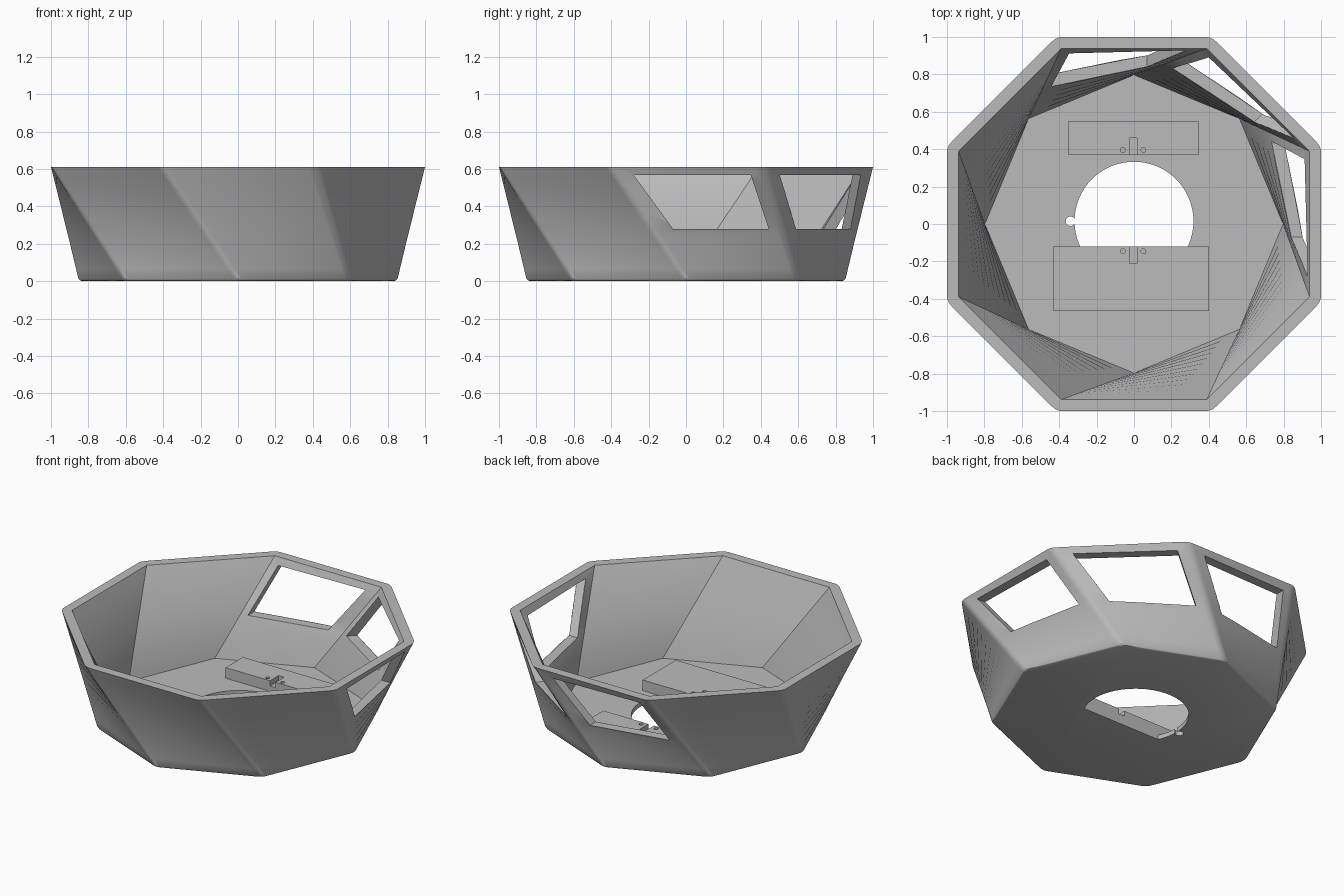
import bpy, bmesh
from math import pi, cos, sin, tan, radians
from mathutils import Vector, Matrix

cube = bpy.data.objects.get("Cube")
if cube:
    bpy.data.objects.remove(cube, do_unlink=True)

HEIGHT, FLOOR, BLOCK_TOP = 0.61, 0.03, 0.10
R_LOW, R_HIGH = 0.857, 1 / cos(pi / 8)
SIDE = pi / 4

grey = bpy.data.materials.new("plain_grey")
grey.use_nodes = True
grey.diffuse_color = (0.5, 0.5, 0.5, 1)
grey.node_tree.nodes["Principled BSDF"].inputs["Base Color"].default_value = (0.5, 0.5, 0.5, 1)


def make_object(name, bm):
    bmesh.ops.recalc_face_normals(bm, faces=bm.faces)
    mesh = bpy.data.meshes.new(name)
    bm.to_mesh(mesh)
    bm.free()
    mesh.materials.append(grey)
    obj = bpy.data.objects.new(name, mesh)
    bpy.context.collection.objects.link(obj)
    return obj


def loft(name, rings):
    """Solid through a stack of equal-length closed rings."""
    bm = bmesh.new()
    loops = [[bm.verts.new(p) for p in ring] for ring in rings]
    n = len(loops[0])
    for low, high in zip(loops, loops[1:]):
        for i in range(n):
            j = (i + 1) % n
            bm.faces.new((low[i], low[j], high[j], high[i]))
    bm.faces.new(loops[0][::-1])
    bm.faces.new(loops[-1])
    return make_object(name, bm)


def box(name, x0, x1, y0, y1, z0, z1):
    return loft(name, [[(x0, y0, z), (x1, y0, z), (x1, y1, z), (x0, y1, z)] for z in (z0, z1)])


def cylinder(name, x, y, r, z0, z1, n):
    return loft(name, [[(x + r * cos(2 * pi * i / n), y + r * sin(2 * pi * i / n), z)
                        for i in range(n)] for z in (z0, z1)])


def boolean(obj, cutter, operation="DIFFERENCE"):
    mod = obj.modifiers.new("cut", "BOOLEAN")
    mod.operation, mod.solver, mod.object = operation, "EXACT", cutter
    bpy.context.view_layer.objects.active = obj
    bpy.ops.object.modifier_apply(modifier=mod.name)
    bpy.data.objects.remove(cutter, do_unlink=True)


def corner(k, t, r_low=R_LOW, r_high=R_HIGH):
    """Corner k of the octagon at t, sliding along a straight slanted edge."""
    a, b = k * SIDE, k * SIDE - SIDE / 2
    low = Vector((r_low * cos(a), r_low * sin(a)))
    return low.lerp(Vector((r_high * cos(b), r_high * sin(b))), t)


def rounded_ring(z, inset=0.0, fillet=0.08, steps=5):
    ring = []
    for k in range(8):
        p = corner(k, z / HEIGHT)
        out = p.normalized()
        p = p - out * inset
        centre = p - out * fillet / cos(pi / 8)
        for s in range(steps + 1):
            turn = Matrix.Rotation(SIDE * (s / steps - 0.5), 2)
            ring.append((*(centre + turn @ out * fillet), z))
    return ring


# Twisted octagonal bowl with rounded outer corners and a softened foot
rings = [rounded_ring(0, 0.016), rounded_ring(0.004, 0.006), rounded_ring(0.014)]
rings += [rounded_ring(0.014 + (HEIGHT - 0.014) * i / 12) for i in range(1, 13)]
bowl = loft("bowl", rings)

# Hollow inside with sharp corners
levels = [i / 12 for i in range(13)] + [1.05]
cavity = loft("cavity", [[(*corner(k, t, 0.797, 1.016), FLOOR + (HEIGHT - FLOOR) * t)
                          for k in range(8)] for t in levels])
boolean(bowl, cavity)

# Round floor opening with a straight front edge and a small side notch
opening = cylinder("opening", 0, 0.015, 0.318, -0.1, 0.1, 64)
boolean(opening, box("opening_front", -1, 1, -1, -0.12, -0.2, 0.2))
boolean(bowl, opening)
boolean(bowl, cylinder("notch", -0.34, 0.015, 0.025, -0.1, 0.09, 24))


# Three windows cut straight through neighbouring walls
def wall_point(u, z):
    t = z / HEIGHT
    return corner(0, t).lerp(corner(1, t), u)


frame = [(0.17, 0.28), (0.893, 0.28), (0.9, 0.567), (0.13, 0.567)]
for k in range(3):
    spin = Matrix.Rotation(k * SIDE, 3, "Z")
    rings = []
    for x in (0.6, 1.2):
        rings.append([spin @ Vector((x, wall_point(u, z).y, z)) for u, z in frame])
    boolean(bowl, loft("window", rings))


# Mounting blocks on the floor, each with a slot and two screw holes
def mount(name, x0, x1, y0, y1, edge, way):
    block = box(name, x0, x1, y0, y1, FLOOR - 0.01, BLOCK_TOP)
    ends = sorted((edge - way * 0.02, edge + way * 0.09))
    boolean(block, box("slot", -0.025, 0.015, *ends, 0.065, 0.2))
    for x in (-0.06, 0.05):
        boolean(block, cylinder("screw_hole", x, edge + way * 0.026, 0.013, 0.05, 0.2, 20))
    return block


blocks = [mount("front_mount", -0.43, 0.4, -0.465, -0.12, -0.12, -1),
          mount("back_mount", -0.35, 0.345, 0.37, 0.55, 0.37, 1)]

# Smooth rounded corners, crisp edges elsewhere
bpy.ops.object.select_all(action="DESELECT")
for obj in [bowl] + blocks:
    obj.select_set(True)
bpy.context.view_layer.objects.active = bowl
bpy.ops.object.shade_smooth_by_angle(angle=radians(25))
